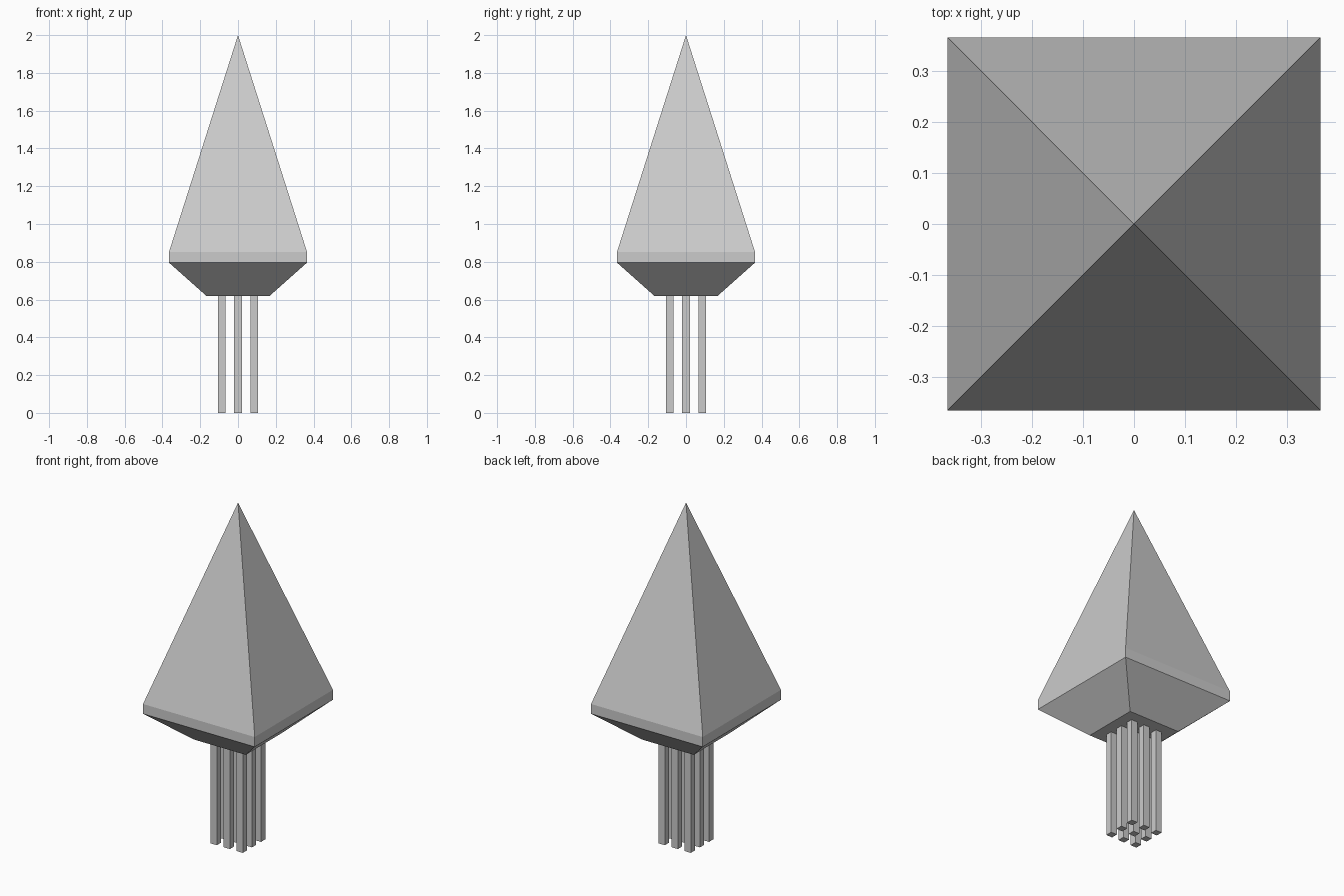
import bpy
import bmesh

if "Cube" in bpy.data.objects:
    bpy.data.objects.remove(bpy.data.objects["Cube"])

grey = bpy.data.materials.new("plain grey")
grey.diffuse_color = (0.6, 0.6, 0.6, 1.0)
grey.use_nodes = True
grey.node_tree.nodes["Principled BSDF"].inputs["Base Color"].default_value = grey.diffuse_color


def make_object(name, bm):
    bmesh.ops.recalc_face_normals(bm, faces=bm.faces)
    mesh = bpy.data.meshes.new(name)
    bm.to_mesh(mesh)
    bm.free()
    mesh.materials.append(grey)
    obj = bpy.data.objects.new(name, mesh)
    bpy.context.collection.objects.link(obj)
    return obj


def square_ring(bm, half, z):
    corners = [(-1, -1), (1, -1), (1, 1), (-1, 1)]
    return [bm.verts.new((x * half, y * half, z)) for x, y in corners]


# Pointed body: tapered underside, upright rim and tall pyramid
bm = bmesh.new()
rings = [square_ring(bm, h, z) for h, z in ((0.168, 0.62), (0.365, 0.795), (0.365, 0.853))]
bm.faces.new(rings[0])
for low, high in zip(rings, rings[1:]):
    for i in range(4):
        j = (i + 1) % 4
        bm.faces.new((low[i], low[j], high[j], high[i]))
tip = bm.verts.new((0, 0, 2.0))
for i in range(4):
    bm.faces.new((rings[-1][i], rings[-1][(i + 1) % 4], tip))
make_object("pointed_body", bm)

# Three by three grid of square legs below the body
for row in range(-1, 2):
    for column in range(-1, 2):
        bm = bmesh.new()
        bmesh.ops.create_cube(bm, size=1)
        for v in bm.verts:
            v.co = (v.co.x * 0.04 + column * 0.085,
                    v.co.y * 0.04 + row * 0.085,
                    (v.co.z + 0.5) * 0.62)
        make_object(f"leg_{row + 2}_{column + 2}", bm)
